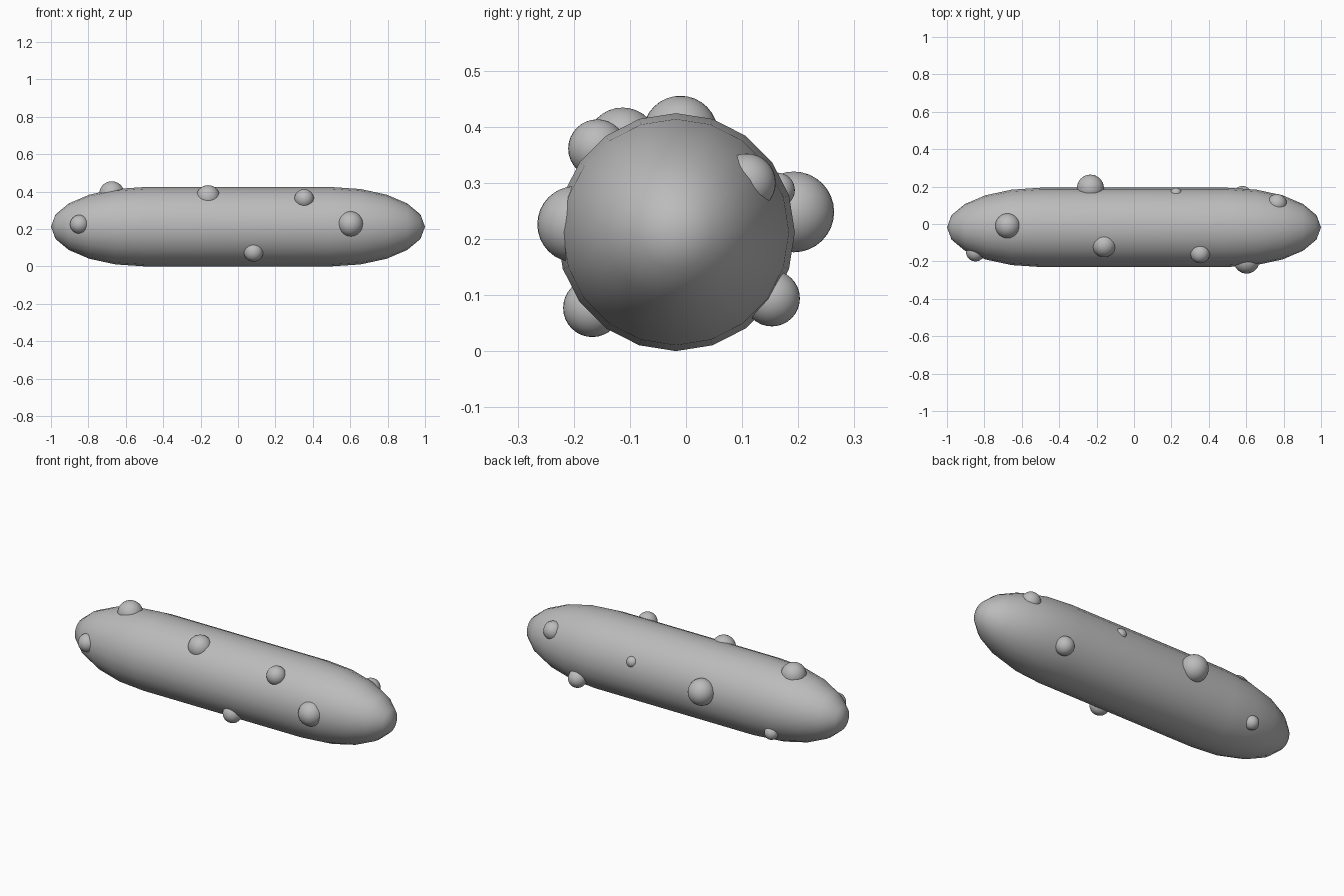
import bpy
import math

if "Cube" in bpy.data.objects:
    bpy.data.objects.remove(bpy.data.objects["Cube"], do_unlink=True)

grey = bpy.data.materials.new("plain_grey")
grey.use_nodes = True
grey.diffuse_color = (0.5, 0.5, 0.5, 1)
grey.node_tree.nodes["Principled BSDF"].inputs["Base Color"].default_value = (0.5, 0.5, 0.5, 1)

CENTRE = (0, -0.018, 0.212)
RADIUS = 0.212
HALF_STRAIGHT = 0.5   # half length of the straight middle
CAP = 0.5             # length of each rounded end


def finish(obj, name):
    obj.name = name
    obj.data.name = name
    obj.data.materials.append(grey)
    bpy.ops.object.shade_smooth()


# Body: a sphere pulled apart at its equator into a long capsule
bpy.ops.mesh.primitive_uv_sphere_add(segments=20, ring_count=11, radius=1, location=CENTRE)
body = bpy.context.object
for v in body.data.vertices:
    # an odd ring count leaves a middle band; snap rings to even steps on each half
    ring = round(math.acos(max(-1, min(1, v.co.z))) / (math.pi / 11))
    side = 1 if ring <= 5 else -1
    step = ring if side > 0 else 11 - ring
    lat = step * math.pi / 10
    around = math.atan2(v.co.y, v.co.x)
    r = RADIUS * math.sin(lat)
    v.co = (side * (HALF_STRAIGHT + CAP * math.cos(lat)), r * math.cos(around), r * math.sin(around))
finish(body, "body")

# Bumps: x, y, z, radius of each half-sunk ball
bumps = {
    "top_end_bump": (-0.675, -0.01, 0.388, 0.067),
    "top_middle_bump": (-0.16, -0.113, 0.37, 0.064),
    "top_front_bump": (0.354, -0.158, 0.361, 0.052),
    "front_left_bump": (0.602, -0.197, 0.226, 0.068),
    "front_low_bump": (0.083, -0.167, 0.077, 0.052),
    "front_right_bump": (-0.848, -0.15, 0.225, 0.05),
    "back_large_bump": (-0.233, 0.192, 0.248, 0.072),
    "back_small_bump": (0.225, 0.163, 0.287, 0.031),
    "back_low_bump": (0.58, 0.153, 0.094, 0.05),
    "back_end_bump": (0.765, 0.108, 0.3, 0.052),
    "back_low_end_bump": (-0.645, 0.147, 0.108, 0.038),
}
for name, (x, y, z, r) in bumps.items():
    bpy.ops.mesh.primitive_uv_sphere_add(segments=32, ring_count=16, radius=r, location=(x, y, z))
    finish(bpy.context.object, name)
